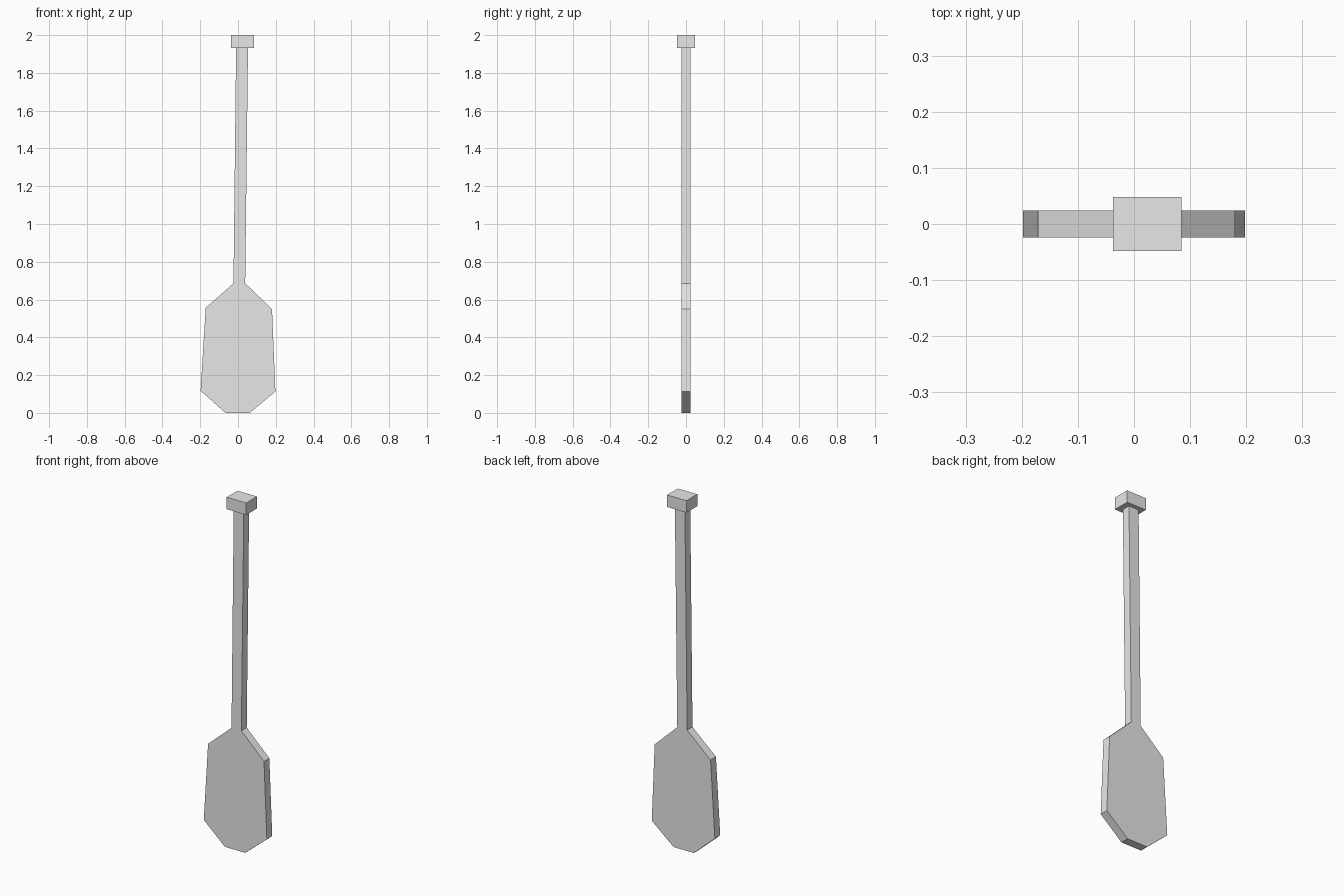
import bpy
import bmesh
from mathutils import Vector

cube = bpy.data.objects.get("Cube")
if cube:
    bpy.data.objects.remove(cube, do_unlink=True)

# Single plain grey material
grey = bpy.data.materials.new("light grey")
grey.use_nodes = True
color = (0.8, 0.8, 0.8, 1)
grey.diffuse_color = color
grey.node_tree.nodes["Principled BSDF"].inputs["Base Color"].default_value = color


def extruded_outline(name, outline, half_depth):
    """Extrude an (x, z) outline evenly about y = 0."""
    bm = bmesh.new()
    front = bm.faces.new([bm.verts.new((x, -half_depth, z)) for x, z in outline])
    result = bmesh.ops.extrude_face_region(bm, geom=[front], use_keep_orig=True)
    moved = [g for g in result["geom"] if isinstance(g, bmesh.types.BMVert)]
    bmesh.ops.translate(bm, verts=moved, vec=Vector((0, 2 * half_depth, 0)))
    bmesh.ops.recalc_face_normals(bm, faces=bm.faces)
    mesh = bpy.data.meshes.new(name)
    bm.to_mesh(mesh)
    bm.free()
    mesh.materials.append(grey)
    obj = bpy.data.objects.new(name, mesh)
    bpy.context.collection.objects.link(obj)
    return obj


# Blade and slightly leaning shaft share one flat outline
extruded_outline("blade_and_shaft", [
    (-0.066, 0), (0.062, 0), (0.198, 0.113), (0.18, 0.55), (0.038, 0.686),
    (0.053, 1.932), (-0.01, 1.932), (-0.024, 0.686), (-0.171, 0.556), (-0.198, 0.117),
], 0.024)

# Block grip at the top of the shaft
extruded_outline("grip", [
    (-0.037, 1.932), (0.085, 1.932), (0.085, 2), (-0.037, 2),
], 0.048)
